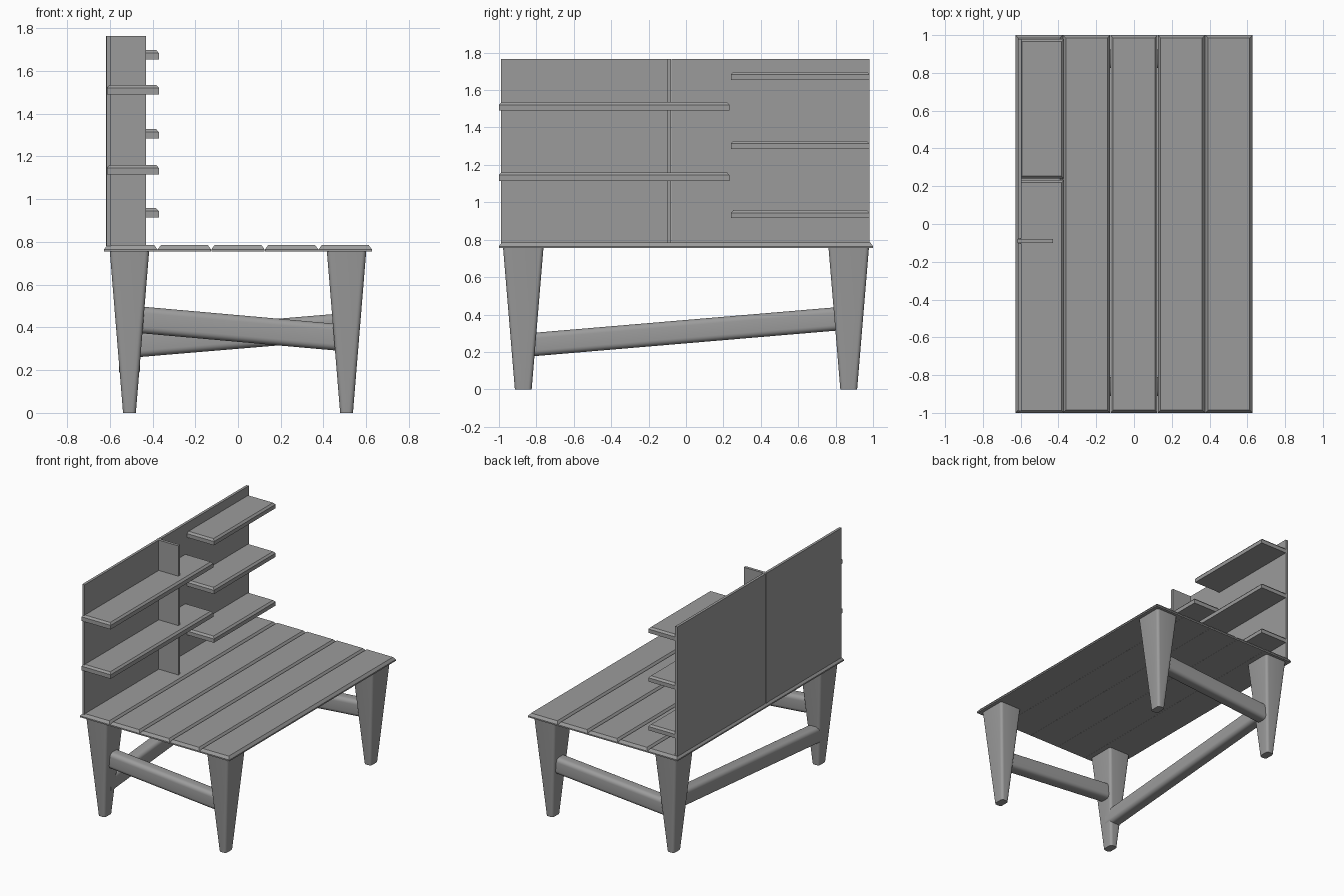
import bpy, bmesh
from math import radians
from mathutils import Vector

cube = bpy.data.objects.get("Cube")
if cube:
    bpy.data.objects.remove(cube, do_unlink=True)

grey = bpy.data.materials.new("plain grey")
grey.use_nodes = True
GREY = (0.33, 0.33, 0.33, 1)
grey.diffuse_color = GREY
grey.node_tree.nodes["Principled BSDF"].inputs["Base Color"].default_value = GREY


def finish(bm, name, smooth=False):
    bmesh.ops.recalc_face_normals(bm, faces=bm.faces)
    me = bpy.data.meshes.new(name)
    bm.to_mesh(me)
    bm.free()
    me.materials.append(grey)
    ob = bpy.data.objects.new(name, me)
    bpy.context.collection.objects.link(ob)
    if smooth:
        bpy.ops.object.select_all(action='DESELECT')
        ob.select_set(True)
        bpy.context.view_layer.objects.active = ob
        bpy.ops.object.shade_smooth_by_angle(angle=radians(35))
    return ob


def loft(name, rings, smooth=False):
    """Skin a list of four-cornered rings into a closed solid."""
    bm = bmesh.new()
    loops = [[bm.verts.new(p) for p in ring] for ring in rings]
    for a, b in zip(loops, loops[1:]):
        for i in range(4):
            j = (i + 1) % 4
            bm.faces.new((a[i], a[j], b[j], b[i]))
    bm.faces.new(loops[0])
    bm.faces.new(loops[-1])
    return finish(bm, name, smooth)


def rect(x0, x1, y0, y1, z):
    return [(x0, y0, z), (x1, y0, z), (x1, y1, z), (x0, y1, z)]


def board(name, x, y, z, chamfer=0.0, drop=0.0):
    """Flat board whose top edges are chamfered all round."""
    rings = [rect(*x, *y, z[0])]
    if chamfer:
        rings.append(rect(*x, *y, z[1] - drop))
    rings.append(rect(x[0] + chamfer, x[1] - chamfer,
                      y[0] + chamfer, y[1] - chamfer, z[1]))
    return loft(name, rings)


def round_edges(ob, width, lengthwise):
    """Round only the long edges, those running along the given direction."""
    bm = bmesh.new()
    bm.from_mesh(ob.data)
    along = [e for e in bm.edges
             if abs((e.verts[1].co - e.verts[0].co).normalized().dot(lengthwise)) > 0.9]
    bmesh.ops.bevel(bm, geom=along, offset=width, segments=5, profile=0.5,
                    affect='EDGES', clamp_overlap=True)
    bm.to_mesh(ob.data)
    bm.free()
    bpy.ops.object.select_all(action='DESELECT')
    ob.select_set(True)
    bpy.context.view_layer.objects.active = ob
    bpy.ops.object.shade_smooth_by_angle(angle=radians(35))


# Table top: five chamfered planks
for i in range(5):
    left = -0.627 + i * 0.251
    board(f"top_plank_{i + 1}", (left, left + 0.25), (-1, 1), (0.755, 0.785), 0.015, 0.02)

# Tapered legs with rounded corners
LEG_X, LEG_Y = 0.508, 0.87
for sx, side in ((-1, "right"), (1, "left")):
    for sy, end in ((-1, "front"), (1, "back")):
        x, y = sx * LEG_X, sy * LEG_Y
        leg = loft(f"{end}_{side}_leg", [
            rect(x - 0.03, x + 0.03, y - 0.045, y + 0.045, 0),
            rect(x - 0.092, x + 0.092, y - 0.108, y + 0.108, 0.756)])
        round_edges(leg, 0.02, Vector((0, 0, 1)))


# Sloping stretchers between the legs
def stretcher(name, a, b, wide=0.1, tall=0.125):
    a, b = Vector(a), Vector(b)
    run = (b - a).normalized()
    out = run.cross(Vector((0, 0, 1))).normalized() * wide / 2
    up = Vector((0, 0, tall / 2))
    ob = loft(name, [[p - out - up, p + out - up, p + out + up, p - out + up]
                     for p in (a, b)])
    round_edges(ob, 0.03, run)


stretcher("front_stretcher", (-LEG_X, -0.86, 0.44), (LEG_X, -0.86, 0.35))
stretcher("back_stretcher", (-LEG_X, 0.875, 0.32), (LEG_X, 0.875, 0.405))
stretcher("side_stretcher", (-LEG_X, -LEG_Y, 0.235), (-LEG_X, LEG_Y, 0.382))

# Upright back panel in two halves, with the divider between them
TOP = 1.765
board("back_panel_front", (-0.615, -0.595), (-0.99, -0.102), (0.78, TOP))
board("back_panel_rear", (-0.615, -0.595), (-0.078, 0.98), (0.78, TOP))
board("divider", (-0.617, -0.43), (-0.101, -0.079), (0.78, TOP))

# Long shelves crossing the divider, short shelves beyond them
for i, z in enumerate((1.115, 1.49)):
    board(f"long_shelf_{i + 1}", (-0.614, -0.37), (-1, 0.232), (z, z + 0.045), 0.013, 0.014)
for i, z in enumerate((0.915, 1.285, 1.655)):
    board(f"short_shelf_{i + 1}", (-0.605, -0.37), (0.24, 0.98), (z, z + 0.043), 0.013, 0.014)
